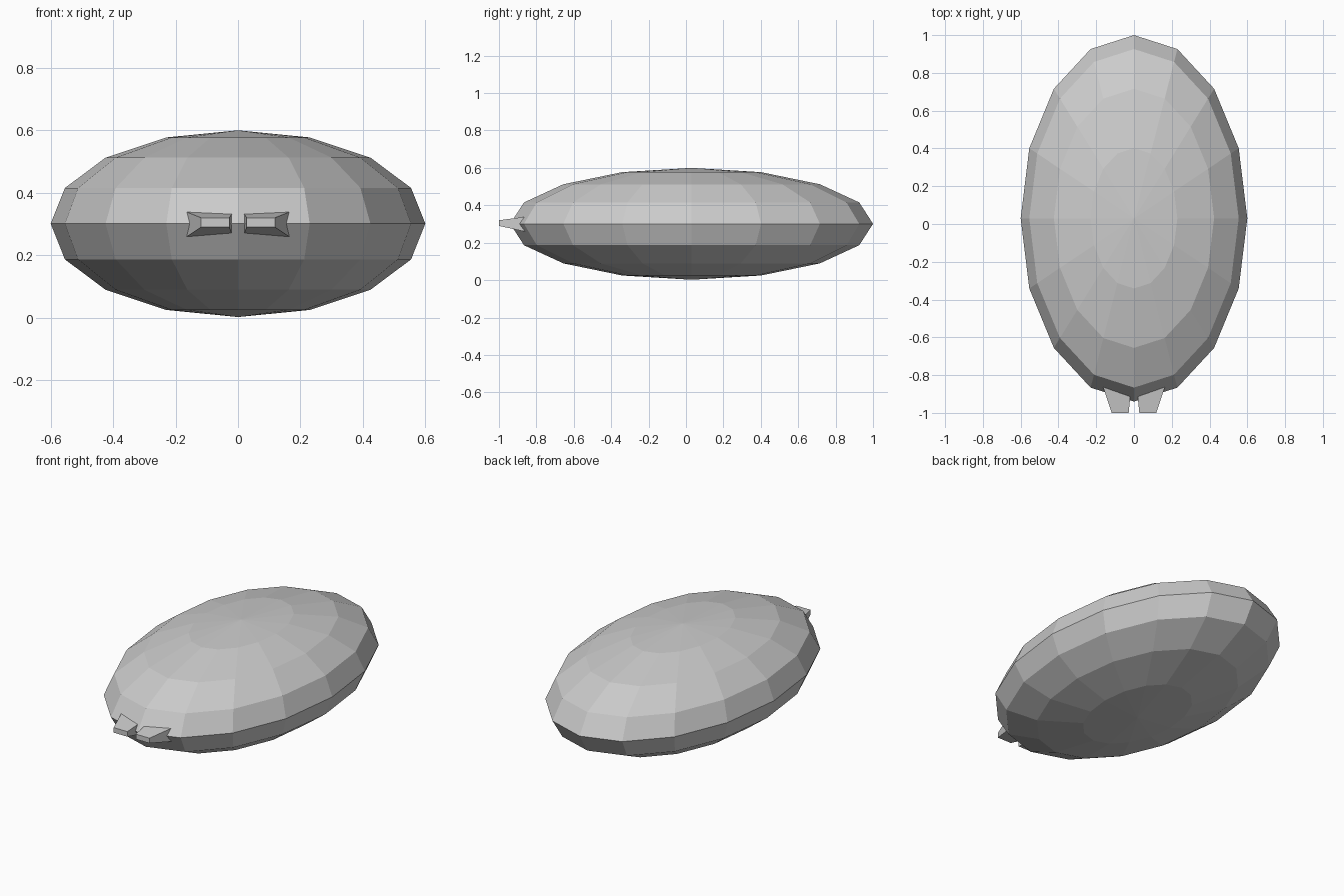
import bpy, bmesh

if "Cube" in bpy.data.objects:
    bpy.data.objects.remove(bpy.data.objects["Cube"])

# Body: low-poly flattened ellipsoid
bpy.ops.mesh.primitive_uv_sphere_add(segments=16, ring_count=8, radius=1, location=(0, 0.03, 0.301))
body = bpy.context.object
body.name = "body"
body.scale = (0.6, 0.97, 0.299)
bpy.ops.object.transform_apply(location=True, rotation=False, scale=True)


def pincer(name, side):
    """Tapered block, wide inside the body and narrow at the tip."""
    bm = bmesh.new()
    sections = [(-0.85, 0.014, 0.168, 0.257, 0.34),   # y, inner x, outer x, low z, high z
                (-1.0, 0.028, 0.118, 0.29, 0.32)]
    rings = []
    for y, xi, xo, z0, z1 in sections:
        rings.append([bm.verts.new((side * x, y, z))
                      for x, z in ((xi, z0), (xo, z0), (xo, z1), (xi, z1))])
    back, tip = rings
    bm.faces.new(back)
    bm.faces.new(tip)
    for i in range(4):
        j = (i + 1) % 4
        bm.faces.new((back[i], back[j], tip[j], tip[i]))
    bmesh.ops.recalc_face_normals(bm, faces=bm.faces)
    mesh = bpy.data.meshes.new(name)
    bm.to_mesh(mesh)
    bm.free()
    bpy.context.collection.objects.link(bpy.data.objects.new(name, mesh))


# Front pincers
pincer("right_pincer", 1)
pincer("left_pincer", -1)
